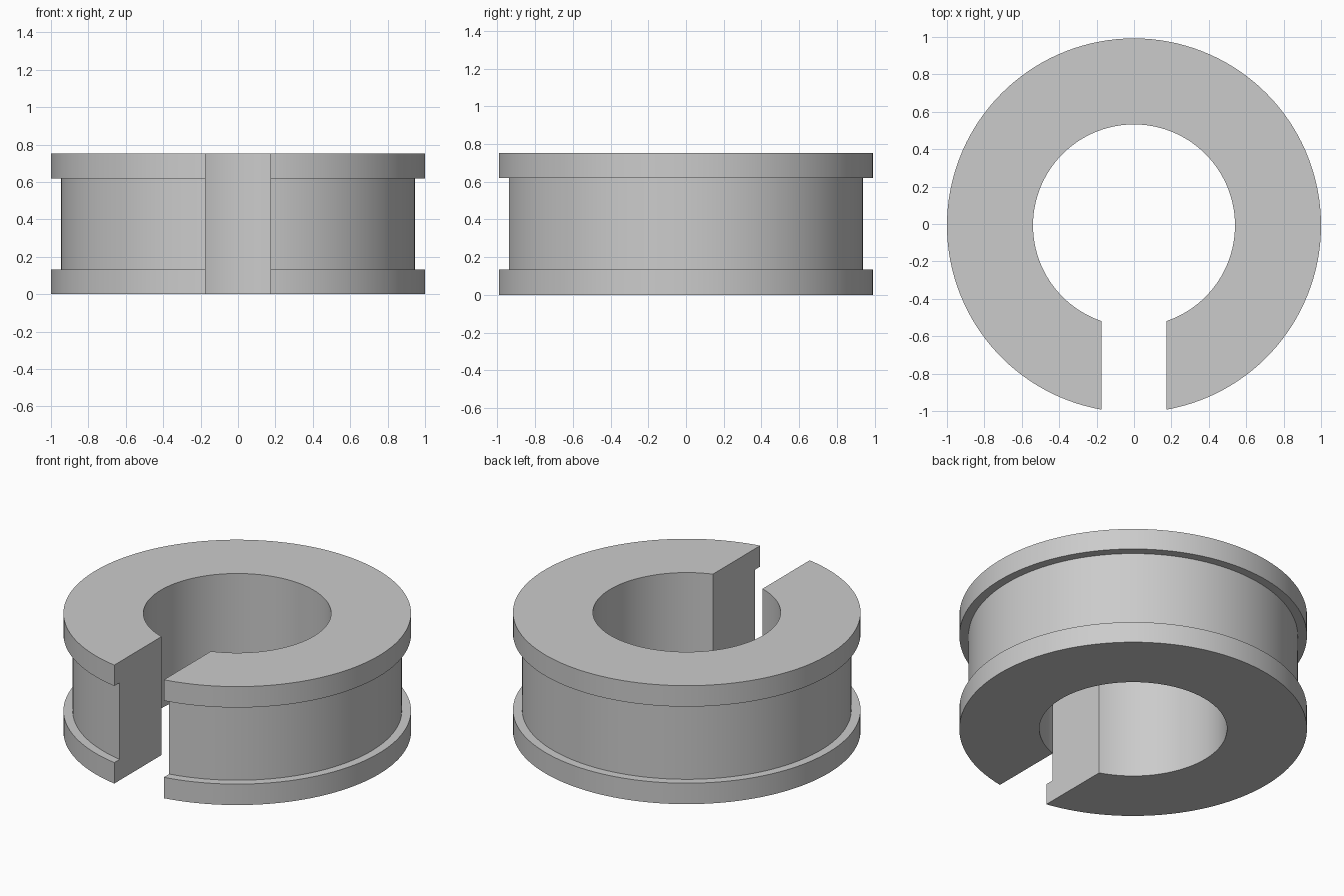
import bpy
import bmesh
import math

cube = bpy.data.objects.get("Cube")
if cube:
    bpy.data.objects.remove(cube, do_unlink=True)

HEIGHT = 0.752
FLANGE = 0.133
R_OUT, R_GROOVE, R_BORE = 1.0, 0.947, 0.54
SLOT_HALF = 0.174
SEGMENTS = 128

grey = bpy.data.materials.new("plain grey")
grey.use_nodes = True
colour = (0.6, 0.6, 0.6, 1)
grey.diffuse_color = colour
grey.node_tree.nodes["Principled BSDF"].inputs["Base Color"].default_value = colour

# Cross-section of the ring: bore, then two flanges with a groove between
profile = [
    (R_BORE, 0), (R_OUT, 0), (R_OUT, FLANGE), (R_GROOVE, FLANGE),
    (R_GROOVE, HEIGHT - FLANGE), (R_OUT, HEIGHT - FLANGE),
    (R_OUT, HEIGHT), (R_BORE, HEIGHT),
]
# The slot shortens the ring at the front, so recentre it
y_mid = (math.sqrt(R_OUT ** 2 - SLOT_HALF ** 2) - R_OUT) / 2

# Sweep the section around; each radius starts at the parallel slot wall
bm = bmesh.new()
rings = []
for i in range(SEGMENTS + 1):
    ring = []
    for r, z in profile:
        start = math.asin(SLOT_HALF / r)
        a = start + (2 * math.pi - 2 * start) * i / SEGMENTS
        ring.append(bm.verts.new((r * math.sin(a), y_mid - r * math.cos(a), z)))
    rings.append(ring)
for a, b in zip(rings, rings[1:]):
    for j in range(len(profile)):
        k = (j + 1) % len(profile)
        bm.faces.new((a[j], a[k], b[k], b[j]))

# Flat slot walls
bm.faces.new(rings[0])
bm.faces.new(rings[-1])
bmesh.ops.recalc_face_normals(bm, faces=bm.faces)

mesh = bpy.data.meshes.new("split_ring")
bm.to_mesh(mesh)
bm.free()
mesh.materials.append(grey)
split_ring = bpy.data.objects.new("split_ring", mesh)
bpy.context.collection.objects.link(split_ring)

# Smooth round walls, sharp rims
bpy.ops.object.select_all(action="DESELECT")
split_ring.select_set(True)
bpy.context.view_layer.objects.active = split_ring
bpy.ops.object.shade_smooth_by_angle(angle=math.radians(30))
